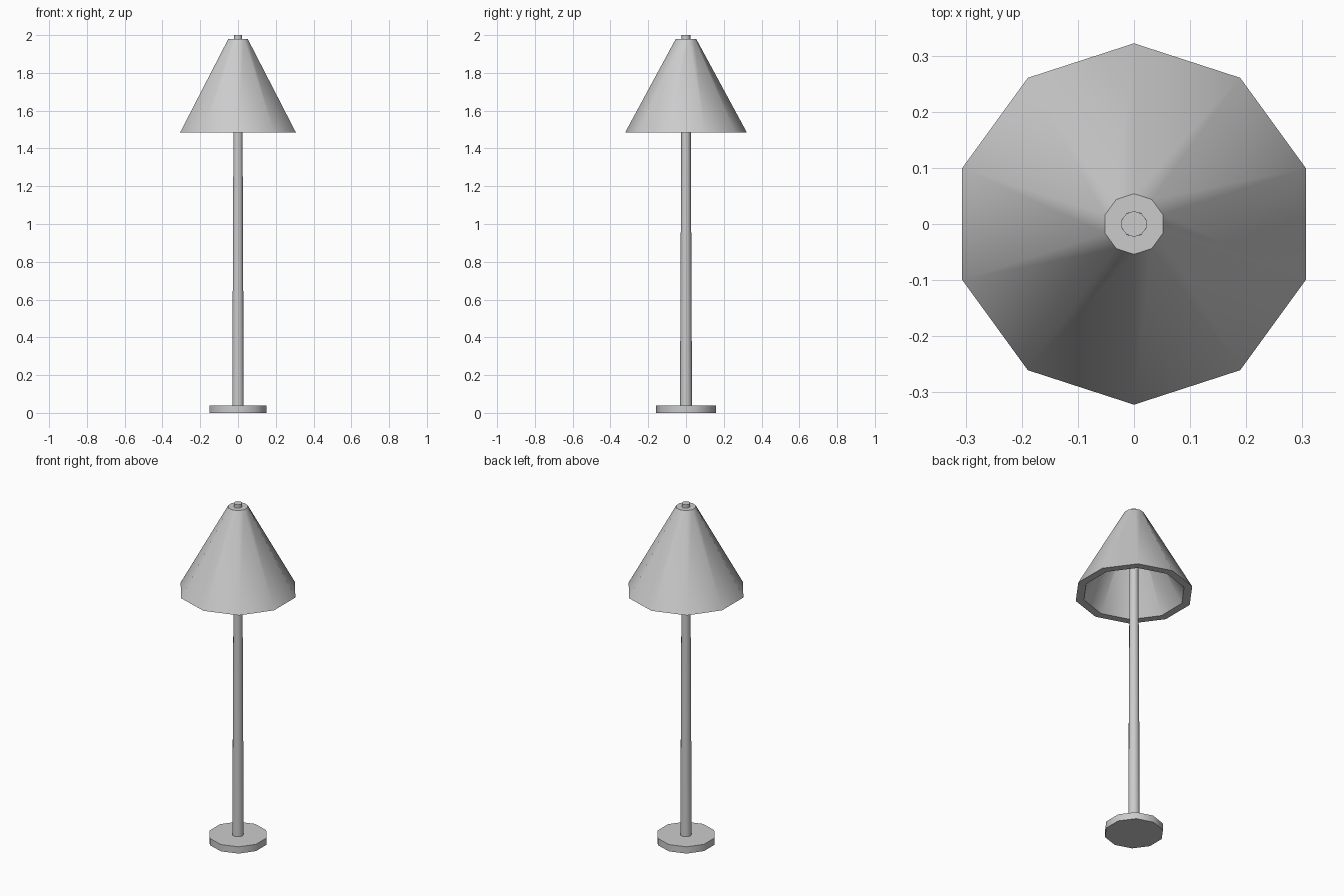
import bpy, bmesh
from math import sin, cos, tau, radians

if "Cube" in bpy.data.objects:
    bpy.data.objects.remove(bpy.data.objects["Cube"])

SIDES = 10


def lathe(name, profile, loop=False):
    """Revolve (radius, z) points around z as a ten-sided form with a corner on +y."""
    bm = bmesh.new()
    rings = [[bm.verts.new((-r * sin(tau * i / SIDES), r * cos(tau * i / SIDES), z))
              for i in range(SIDES)] for r, z in profile]
    pairs = list(zip(rings, rings[1:]))
    if loop:
        pairs.append((rings[-1], rings[0]))
    else:
        bm.faces.new(rings[0])
        bm.faces.new(rings[-1])
    for a, b in pairs:
        for i in range(SIDES):
            j = (i + 1) % SIDES
            bm.faces.new((a[i], a[j], b[j], b[i]))
    bmesh.ops.recalc_face_normals(bm, faces=bm.faces)
    mesh = bpy.data.meshes.new(name)
    bm.to_mesh(mesh)
    bm.free()
    obj = bpy.data.objects.new(name, mesh)
    bpy.context.collection.objects.link(obj)
    bpy.ops.object.select_all(action='DESELECT')
    obj.select_set(True)
    bpy.context.view_layer.objects.active = obj
    bpy.ops.object.shade_smooth_by_angle(angle=radians(40))
    return obj


# Flat foot
lathe("base", [(0.16, 0), (0.16, 0.04)])

# Tapered pole, poking through the top of the shade
lathe("pole", [(0.032, 0.04), (0.023, 2.0)])

# Thick-walled conical shade, open below
lathe("shade", [(0.322, 1.485), (0.054, 1.98), (0.012, 1.98), (0.277, 1.485)], loop=True)
